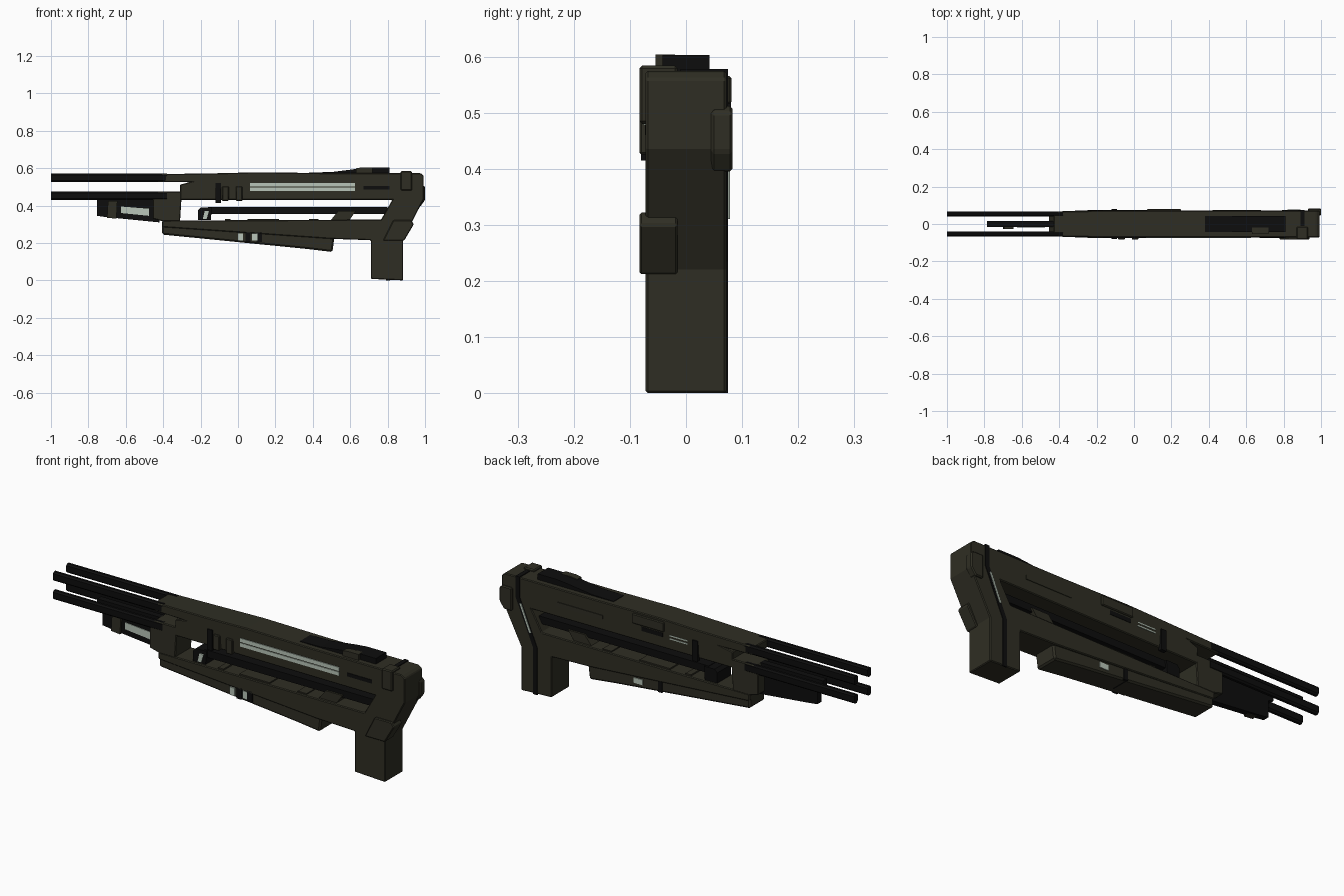
import bpy, bmesh


def material(name, rgb):
    m = bpy.data.materials.new(name)
    m.diffuse_color = (*rgb, 1)
    return m


OLIVE = material("olive_drab", (0.028, 0.027, 0.017))
DARK = material("near_black", (0.004, 0.004, 0.004))
PALE = material("pale_green_grey", (0.48, 0.56, 0.48))


def prism(name, pts, y0, y1, mat, bevel=0.0, taper=None):
    """Extrude an x-z outline from y0 to y1; taper maps x to a y scale."""
    bm = bmesh.new()
    rings = [[bm.verts.new((x, y * (taper(x) if taper else 1), z)) for x, z in pts]
             for y in (y0, y1)]
    bm.faces.new(rings[0])
    bm.faces.new(rings[1][::-1])
    n = len(pts)
    for i in range(n):
        j = (i + 1) % n
        bm.faces.new((rings[0][i], rings[1][i], rings[1][j], rings[0][j]))
    bmesh.ops.recalc_face_normals(bm, faces=bm.faces)
    me = bpy.data.meshes.new(name)
    bm.to_mesh(me)
    bm.free()
    me.materials.append(mat)
    ob = bpy.data.objects.new(name, me)
    bpy.context.collection.objects.link(ob)
    if bevel:
        mod = ob.modifiers.new("chamfer", 'BEVEL')
        mod.width = bevel
        mod.segments = 1
    return ob


def box(name, x0, x1, y0, y1, z0, z1, mat, bevel=0.0):
    return prism(name, [(x0, z0), (x1, z0), (x1, z1), (x0, z1)], y0, y1, mat, bevel)


# Main frame: receiver, slanted stock, grip and lower rail in one outline
frame = [(-0.43, 0.525), (-0.43, 0.568), (-0.1, 0.573), (0.1, 0.578), (0.45, 0.574),
         (0.975, 0.574), (0.993, 0.56), (0.993, 0.435), (0.883, 0.22), (0.883, 0.0),
         (0.71, 0.008), (0.71, 0.215), (0.5, 0.222), (-0.405, 0.285), (-0.405, 0.32),
         (0.765, 0.325), (0.825, 0.43), (-0.31, 0.43), (-0.31, 0.512), (-0.26, 0.525)]
prism("main_frame", frame, -0.072, 0.072, OLIVE, 0.004,
      taper=lambda x: 0.92 if x < -0.3 else 1)

# Nose block joining receiver and lower rail
prism("nose_block", [(-0.455, 0.33), (-0.455, 0.43), (-0.43, 0.475), (-0.3, 0.475),
                     (-0.31, 0.315), (-0.4, 0.315)], -0.066, 0.066, OLIVE, 0.004)

# Four chamfered barrels
def barrel(name, y, z):
    w, h, c = 0.014, 0.023, 0.008
    sec = [(-w, -h + c), (-w + c, -h), (w - c, -h), (w, -h + c),
           (w, h - c), (w - c, h), (-w + c, h), (-w, h - c)]
    bm = bmesh.new()
    f = bm.faces.new([bm.verts.new((-1.0, y + a, z + b)) for a, b in sec])
    ext = bmesh.ops.extrude_face_region(bm, geom=[f])["geom"]
    bmesh.ops.translate(bm, vec=(0.62, 0, 0),
                        verts=[v for v in ext if isinstance(v, bmesh.types.BMVert)])
    bmesh.ops.recalc_face_normals(bm, faces=bm.faces)
    me = bpy.data.meshes.new(name)
    bm.to_mesh(me)
    bm.free()
    me.materials.append(DARK)
    bpy.context.collection.objects.link(bpy.data.objects.new(name, me))


for side, y in (("front", -0.054), ("back", 0.054)):
    barrel("upper_barrel_" + side, y, 0.548)
    barrel("lower_barrel_" + side, y, 0.453)

# Under-barrel unit with clamp and pale plate
prism("under_barrel_unit", [(-0.786, 0.44), (-0.786, 0.472), (-0.42, 0.472), (-0.42, 0.31),
                            (-0.7, 0.338), (-0.755, 0.345), (-0.755, 0.43)],
      -0.016, 0.016, DARK)
prism("under_barrel_clamp", [(-0.7, 0.335), (-0.65, 0.33), (-0.645, 0.425), (-0.695, 0.425)],
      -0.026, 0.004, OLIVE)
prism("under_barrel_plate", [(-0.625, 0.36), (-0.475, 0.345), (-0.475, 0.383), (-0.625, 0.395)],
      -0.019, -0.012, PALE)

# Inner rod, its front clip and the slanted strut
box("inner_rod", -0.16, 0.8, -0.045, 0.045, 0.355, 0.392, DARK)
prism("rod_clip", [(-0.215, 0.322), (-0.145, 0.322), (-0.14, 0.39), (-0.2, 0.39), (-0.215, 0.375)],
      -0.055, 0.055, DARK)
prism("rod_clip_plate", [(-0.188, 0.328), (-0.168, 0.328), (-0.155, 0.372), (-0.178, 0.372)],
      -0.058, -0.05, PALE)
prism("rod_strut", [(0.49, 0.315), (0.59, 0.315), (0.63, 0.37), (0.535, 0.37)],
      -0.055, 0.055, OLIVE)
for i, (a, b) in enumerate([(-0.07, -0.04), (0.05, 0.22), (0.38, 0.43)]):
    box(f"rail_rib_{i}", a, b, -0.06, 0.06, 0.31, 0.329, OLIVE)

# Sloped foregrip with its bands
prism("foregrip", [(-0.405, 0.3), (-0.405, 0.245), (0.37, 0.168), (0.505, 0.152),
                   (0.515, 0.23)], -0.062, 0.062, OLIVE, 0.008)
for i, (a, m) in enumerate([(0.0, PALE), (0.04, DARK), (0.075, PALE), (0.1, DARK)]):
    h = 0.02 if m == PALE else 0.028
    box(f"foregrip_band_front_{i}", a, a + 0.028, -0.069, -0.06, 0.232 - h, 0.232 + h, m)
box("foregrip_plate_back", 0.2, 0.25, 0.06, 0.066, 0.205, 0.232, PALE)
prism("foregrip_band_back", [(0.09, 0.195), (0.112, 0.195), (0.112, 0.262), (0.09, 0.262)],
      -0.03, 0.066, DARK)

# Receiver details, front side
for i, z in enumerate((0.478, 0.502)):
    box(f"front_strip_{i}", 0.065, 0.625, -0.076, -0.07, z, z + 0.019, PALE)
box("front_slot", 0.67, 0.81, -0.075, -0.07, 0.487, 0.505, DARK)
for i, x in enumerate((-0.085, -0.012)):
    box(f"front_lug_{i}", x, x + 0.036, -0.083, -0.06, 0.425, 0.503, OLIVE, 0.004)
for side, s in (("front", -1), ("back", 1)):
    box("receiver_clip_" + side, -0.12, -0.09, *sorted((s * 0.06, s * 0.08)), 0.415, 0.52, DARK)

# Receiver details, back side
box("back_cover", 0.07, 0.25, 0.06, 0.081, 0.515, 0.565, OLIVE, 0.004)
box("back_slot", 0.08, 0.2, 0.07, 0.075, 0.487, 0.508, DARK)
box("back_panel", 0.42, 0.68, 0.07, 0.076, 0.487, 0.507, OLIVE)
for i, z in enumerate((0.486, 0.502)):
    box(f"back_strip_{i}", -0.06, 0.04, 0.07, 0.075, z, z + 0.006, PALE)

# Top sight ramp with side knob
prism("sight_ramp", [(0.38, 0.57), (0.38, 0.577), (0.5, 0.579), (0.64, 0.597), (0.7, 0.603),
                     (0.81, 0.603), (0.81, 0.57)], -0.042, 0.042, DARK)
prism("sight_knob", [(0.63, 0.57), (0.63, 0.599), (0.66, 0.604), (0.72, 0.604), (0.72, 0.57)],
      -0.054, -0.02, OLIVE)

# Stock stripe on the back side, over the top, and its pale inlay
prism("stock_stripe", [(0.89, 0.577), (0.912, 0.577), (0.912, 0.47), (0.812, 0.235),
                       (0.812, 0.0), (0.79, 0.0), (0.79, 0.24), (0.89, 0.475)],
      0.069, 0.075, DARK)
box("stock_stripe_top", 0.89, 0.912, -0.01, 0.075, 0.57, 0.578, DARK)
prism("stock_inlay", [(0.889, 0.445), (0.878, 0.445), (0.822, 0.31), (0.833, 0.31)],
      0.072, 0.078, PALE)

# Stock tabs
box("upper_stock_tab", 0.87, 0.93, -0.083, -0.015, 0.48, 0.584, OLIVE, 0.005)
prism("lower_stock_tab", [(0.775, 0.212), (0.888, 0.212), (0.94, 0.3), (0.925, 0.322), (0.83, 0.322)],
      -0.083, -0.015, OLIVE, 0.004)
prism("rear_stock_tab", [(0.93, 0.395), (0.975, 0.395), (1.0, 0.43), (1.0, 0.5), (0.985, 0.512),
                         (0.93, 0.512)], 0.045, 0.083, OLIVE, 0.005)
